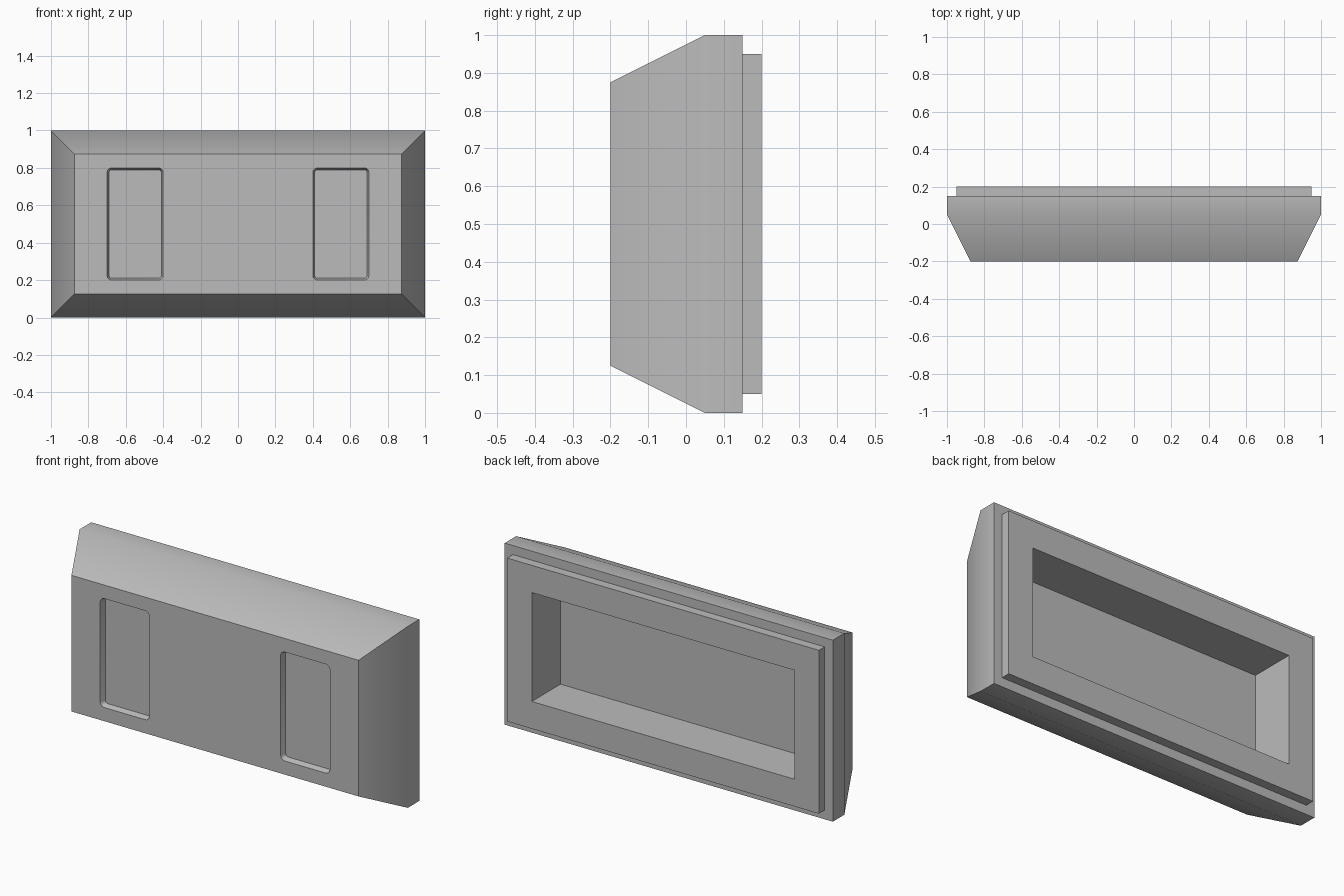
import bpy, bmesh, math
from mathutils import Vector

if "Cube" in bpy.data.objects:
    bpy.data.objects.remove(bpy.data.objects["Cube"], do_unlink=True)

grey = bpy.data.materials.new("plain grey")
grey.use_nodes = True
colour = (0.5, 0.5, 0.5, 1)
grey.diffuse_color = colour
grey.node_tree.nodes["Principled BSDF"].inputs["Base Color"].default_value = colour


def outline(cx, half_w, half_h, y, radius=0, steps=1):
    """Rectangle centred on (cx, 0.5) at depth y, with optional round corners."""
    points = []
    for k, (sx, sz) in enumerate([(1, 1), (-1, 1), (-1, -1), (1, -1)]):
        for i in range(steps):
            a = math.pi / 2 * (k + i / max(steps - 1, 1))
            points.append(Vector((cx + sx * (half_w - radius) + radius * math.cos(a), y,
                                  0.5 + sz * (half_h - radius) + radius * math.sin(a))))
    return points


def loft(name, rings):
    """Closed solid running through the rings, capped at both ends."""
    bm = bmesh.new()
    loops = [[bm.verts.new(p) for p in ring] for ring in rings]
    n = len(loops[0])
    for a, b in zip(loops, loops[1:]):
        for i in range(n):
            j = (i + 1) % n
            bm.faces.new((a[i], a[j], b[j], b[i]))
    bm.faces.new(loops[0])
    bm.faces.new(loops[-1])
    bmesh.ops.recalc_face_normals(bm, faces=bm.faces)
    mesh = bpy.data.meshes.new(name)
    bm.to_mesh(mesh)
    bm.free()
    mesh.materials.append(grey)
    obj = bpy.data.objects.new(name, mesh)
    bpy.context.collection.objects.link(obj)
    return obj


# Panel: sloped front, straight rim, stepped back plate and rear cavity
profile = [(0.875, 0.375, -0.2), (1, 0.5, 0.05), (1, 0.5, 0.15), (0.95, 0.45, 0.15),
           (0.95, 0.45, 0.2), (0.8, 0.3, 0.2), (0.8, 0.3, -0.05)]
panel = loft("panel", [outline(0, w, h, y) for w, h, y in profile])
bpy.context.view_layer.objects.active = panel
panel.select_set(True)

# Two shallow tapered pockets with round corners in the front
for side in (-1, 1):
    x = side * 0.55
    cutter = loft("pocket_cutter", [outline(x, 0.16, 0.31, -0.23, 0.035, 6),
                                    outline(x, 0.14, 0.29, -0.17, 0.015, 6)])
    cutter.hide_render = True
    cut = panel.modifiers.new("pocket", 'BOOLEAN')
    cut.operation = 'DIFFERENCE'
    cut.solver = 'EXACT'
    cut.object = cutter
    bpy.ops.object.modifier_apply(modifier=cut.name)
    bpy.data.objects.remove(cutter, do_unlink=True)

bpy.ops.object.shade_smooth_by_angle(angle=math.radians(30))
